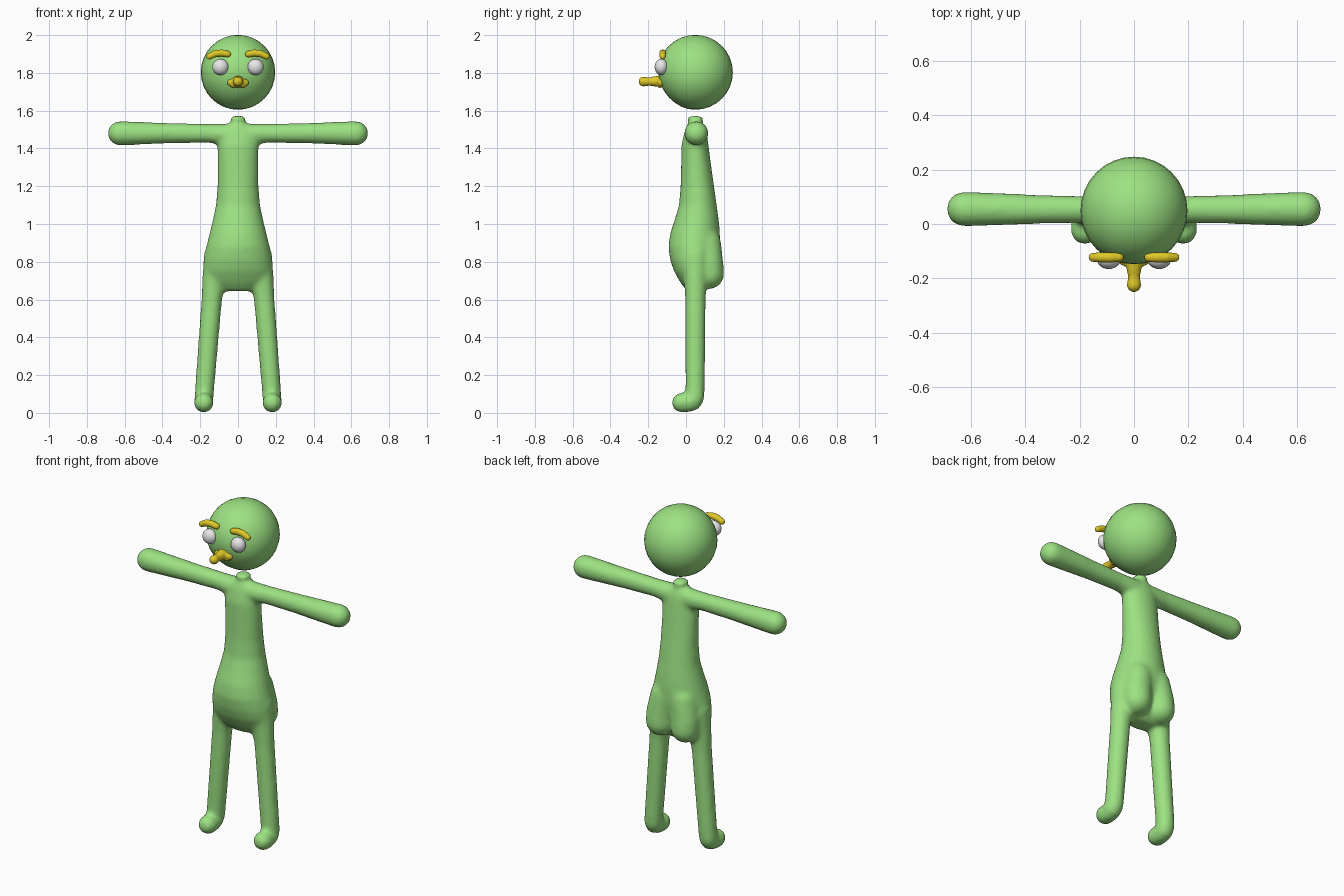
import bpy, bmesh, math
from mathutils import Vector, Matrix

if "Cube" in bpy.data.objects:
    bpy.data.objects.remove(bpy.data.objects["Cube"])


def material(name, rgb):
    m = bpy.data.materials.new(name)
    m.diffuse_color = (*rgb, 1)
    m.use_nodes = True
    m.node_tree.nodes["Principled BSDF"].inputs["Base Color"].default_value = m.diffuse_color
    return m


GREEN = material("leaf green", (0.335, 0.76, 0.225))
YELLOW = material("mustard yellow", (0.74, 0.58, 0.02))
WHITE = material("eye white", (0.80, 0.80, 0.80))


def ball(bm, centre, size, seg=24):
    """Ellipsoid at centre with three half sizes."""
    mat = Matrix.Translation(centre) @ Matrix.Diagonal((*size, 1))
    return bmesh.ops.create_uvsphere(bm, u_segments=seg, v_segments=seg // 2,
                                     radius=1, matrix=mat)["verts"]


def chain(bm, points, side=1):
    """Rounded limb through (x, y, z, radius) points."""
    pts = [(Vector((x * side, y, z)), r) for x, y, z, r in points]
    for p, r in pts:
        ball(bm, p, (r, r, r))
    for (a, ra), (b, rb) in zip(pts, pts[1:]):
        d = b - a
        mat = Matrix.Translation((a + b) / 2) @ d.to_track_quat('Z', 'Y').to_matrix().to_4x4()
        bmesh.ops.create_cone(bm, cap_ends=True, segments=24, radius1=ra,
                              radius2=rb, depth=d.length, matrix=mat)


def loft(bm, rings, n=32):
    """Closed upright loft through (z, half width, y front, y back) rings."""
    rows = []
    for z, w, y0, y1 in rings:
        rows.append([bm.verts.new((w * math.cos(2 * math.pi * i / n),
                                   (y0 + y1) / 2 + (y1 - y0) / 2 * math.sin(2 * math.pi * i / n), z))
                     for i in range(n)])
    for a, b in zip(rows, rows[1:]):
        for i in range(n):
            j = (i + 1) % n
            bm.faces.new((a[i], a[j], b[j], b[i]))
    bm.faces.new(rows[0][::-1])
    bm.faces.new(rows[-1])


def finish(bm, name, mat, voxel=0, smooth=0):
    me = bpy.data.meshes.new(name)
    bm.to_mesh(me)
    bm.free()
    me.materials.append(mat)
    me.polygons.foreach_set("use_smooth", [True] * len(me.polygons))
    ob = bpy.data.objects.new(name, me)
    bpy.context.collection.objects.link(ob)
    if voxel:
        # Fuse the overlapping volumes into one soft skin
        r = ob.modifiers.new("fuse", 'REMESH')
        r.mode = 'VOXEL'
        r.voxel_size = voxel
        r.use_smooth_shade = True
        s = ob.modifiers.new("soften", 'SMOOTH')
        s.factor = 0.5
        s.iterations = smooth
    return ob


# Body: torso, neck, hips, arms, legs and feet in one skin
bm = bmesh.new()
loft(bm, [(0.645, 0.09, 0.005, 0.10), (0.69, 0.16, -0.03, 0.135),
          (0.75, 0.182, -0.064, 0.155), (0.81, 0.180, -0.084, 0.170),
          (0.88, 0.168, -0.094, 0.180), (0.95, 0.151, -0.084, 0.180),
          (1.02, 0.134, -0.061, 0.174), (1.10, 0.117, -0.037, 0.163),
          (1.20, 0.109, -0.029, 0.149), (1.32, 0.108, -0.026, 0.132),
          (1.42, 0.110, -0.024, 0.119), (1.48, 0.104, -0.010, 0.110),
          (1.51, 0.085, 0.00, 0.10), (1.53, 0.055, 0.010, 0.09)])
loft(bm, [(1.50, 0.036, 0.014, 0.086), (1.54, 0.036, 0.014, 0.086),
          (1.548, 0.044, 0.006, 0.094), (1.564, 0.044, 0.006, 0.094),
          (1.572, 0.038, 0.012, 0.088)])
for s in (-1, 1):
    # Seat cheeks blend upward into the back
    chain(bm, [(0.082, 0.122, 0.735, 0.080), (0.08, 0.116, 0.79, 0.082),
               (0.062, 0.108, 0.90, 0.078)], s)
    chain(bm, [(0.06, 0.052, 1.475, 0.056), (0.16, 0.053, 1.48, 0.050),
               (0.35, 0.054, 1.481, 0.054), (0.626, 0.055, 1.480, 0.065)], s)
    chain(bm, [(0.112, 0.05, 0.83, 0.070), (0.124, 0.05, 0.73, 0.064),
               (0.139, 0.05, 0.60, 0.055), (0.180, 0.048, 0.085, 0.051),
               (0.181, 0.036, 0.062, 0.051), (0.181, 0.01, 0.052, 0.050),
               (0.181, -0.024, 0.054, 0.053)], s)
finish(bm, "body", GREEN, 0.011, 15)

# Head: floating ball with a slightly drawn-in chin
bm = bmesh.new()
C = Vector((0, 0.049, 1.803))
for v in ball(bm, C, (0.197, 0.199, 0.198), 32):
    d = (v.co - C).normalized()
    pull = max(0, d.dot(Vector((0, -0.82, -0.572))) - 0.75) / 0.25
    v.co = C + (v.co - C) * (1 - 0.03 * pull)
finish(bm, "head", GREEN)

# Eyes and eyebrows
for s, side in ((-1, "right"), (1, "left")):
    bm = bmesh.new()
    ball(bm, (0.093 * s, -0.13, 1.831), (0.043, 0.036, 0.043))
    finish(bm, side + "_eye", WHITE)
    bm = bmesh.new()
    chain(bm, [(0.054, -0.123, 1.899, 0.0175), (0.085, -0.123, 1.905, 0.019),
               (0.12, -0.123, 1.902, 0.019), (0.151, -0.123, 1.887, 0.017)], s)
    finish(bm, side + "_eyebrow", YELLOW, 0.005, 3)

# Beak: a forward stem tapering out of a flared base
bm = bmesh.new()
chain(bm, [(0, -0.12, 1.755, 0.034), (0, -0.165, 1.755, 0.027),
           (0, -0.195, 1.754, 0.022), (0, -0.225, 1.754, 0.026)])
for s in (-1, 1):
    chain(bm, [(0, -0.145, 1.755, 0.024), (0.040, -0.134, 1.748, 0.018)], s)
    ball(bm, (0.024 * s, -0.137, 1.738), (0.020, 0.02, 0.018))
finish(bm, "beak", YELLOW, 0.005, 4)
